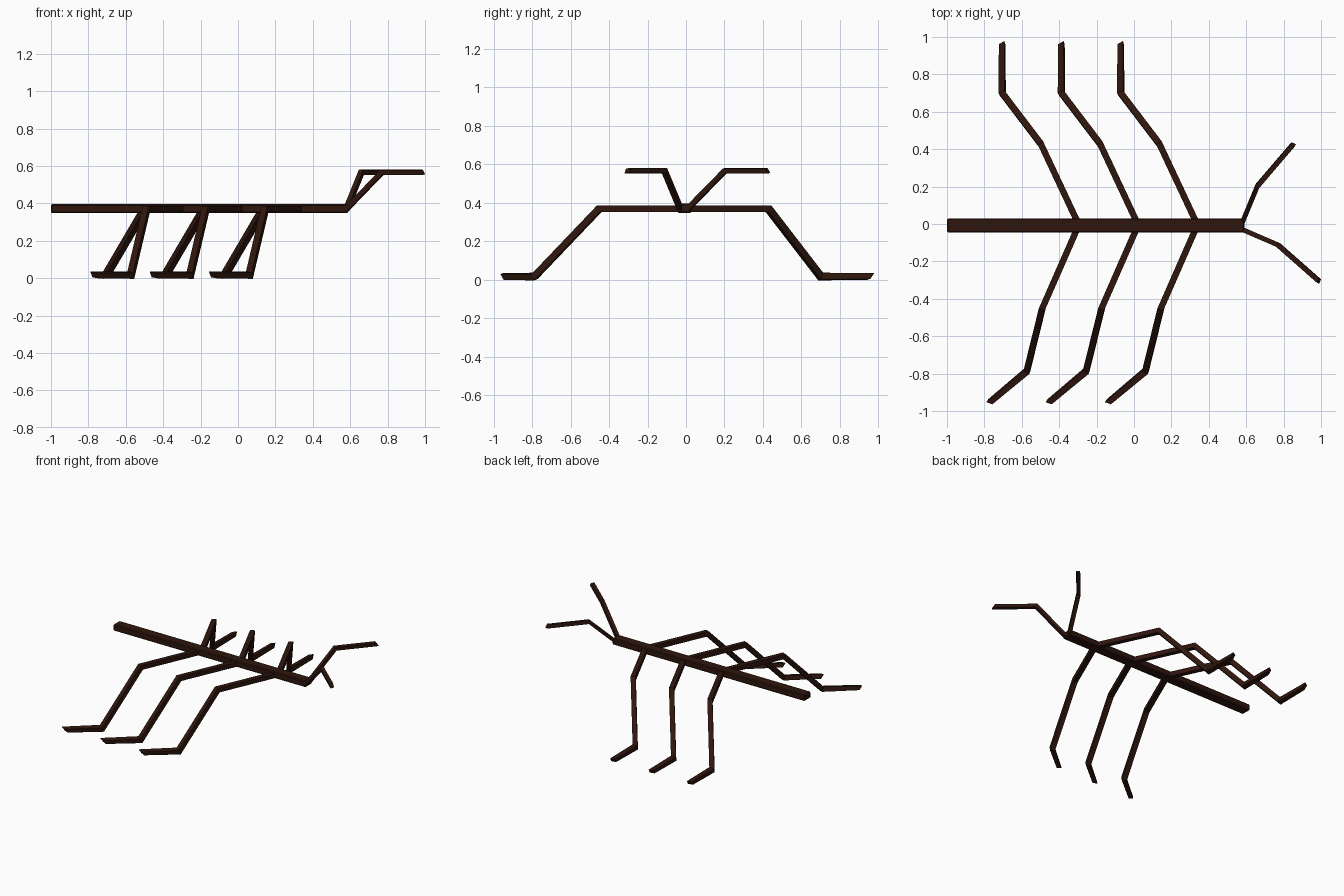
import bpy, bmesh, math
from mathutils import Vector

if "Cube" in bpy.data.objects:
    bpy.data.objects.remove(bpy.data.objects["Cube"])

mat = bpy.data.materials.new("dark_brown")
mat.diffuse_color = (0.028, 0.008, 0.004, 1)
mat.use_nodes = True
mat.node_tree.nodes["Principled BSDF"].inputs["Base Color"].default_value = mat.diffuse_color


def stick(name, pts, sizes, flat=1.0):
    """Sweep a squared section (half widths) along a bent path with mitred joints."""
    pts = [Vector(p) for p in pts]
    dirs = [(b - a).normalized() for a, b in zip(pts, pts[1:])]
    bm = bmesh.new()
    d = dirs[0]
    side = d.cross(Vector((0, 0, 1))).normalized()
    up = side.cross(d)
    ring = [pts[0] + sizes[0] * (sx * side + flat * sy * up)
            for sx, sy in ((1, 1), (-1, 1), (-1, -1), (1, -1))]
    rings = [[bm.verts.new(v) for v in ring]]
    for i in range(1, len(pts)):
        d = dirs[i - 1]
        if i < len(dirs):
            n = d + dirs[i]
        elif i > 1:
            n = d * 0.4 + dirs[i - 2]  # tips are cut at a slant
        else:
            n = d
        new = []
        for v in ring:
            # slide each corner along the segment onto the cutting plane
            off = v + d * ((pts[i] - v).dot(n) / d.dot(n)) - pts[i]
            new.append(pts[i] + off * sizes[i] / sizes[i - 1])
        ring = new
        rings.append([bm.verts.new(v) for v in ring])
    for a, b in zip(rings, rings[1:]):
        for k in range(4):
            j = (k + 1) % 4
            bm.faces.new((a[k], a[j], b[j], b[k]))
    bm.faces.new(rings[0])
    bm.faces.new(rings[-1])
    bmesh.ops.recalc_face_normals(bm, faces=bm.faces)
    me = bpy.data.meshes.new(name)
    bm.to_mesh(me)
    bm.free()
    me.materials.append(mat)
    ob = bpy.data.objects.new(name, me)
    bpy.context.collection.objects.link(ob)
    return ob


# long flattened body with softly bevelled edges
body = stick("body", [(-1, -0.008, 0.372), (0.59, -0.008, 0.372)], [0.037, 0.037], flat=0.64)
bev = body.modifiers.new("bevel", 'BEVEL')
bev.width = 0.006
bev.segments = 1

# three pairs of bent legs
left = [(-0.297, 0, 0.37), (-0.498, 0.428, 0.37), (-0.705, 0.70, 0.017), (-0.705, 0.96, 0.017)]
right = [(-0.297, -0.01, 0.37), (-0.49, -0.45, 0.37), (-0.573, -0.787, 0.017), (-0.768, -0.95, 0.017)]
for i, row in enumerate(("rear", "middle", "front")):
    for side_name, path in (("left", left), ("right", right)):
        stick(f"{row}_{side_name}_leg", [(x + 0.317 * i, y, z) for x, y, z in path],
              [0.017, 0.017, 0.017, 0.015])

# antennae
stick("left_antenna", [(0.58, 0.01, 0.37), (0.66, 0.203, 0.567), (0.85, 0.425, 0.567)],
      [0.013, 0.013, 0.013])
stick("right_antenna", [(0.58, -0.03, 0.37), (0.77, -0.112, 0.567), (0.988, -0.304, 0.567)],
      [0.013, 0.013, 0.013])
